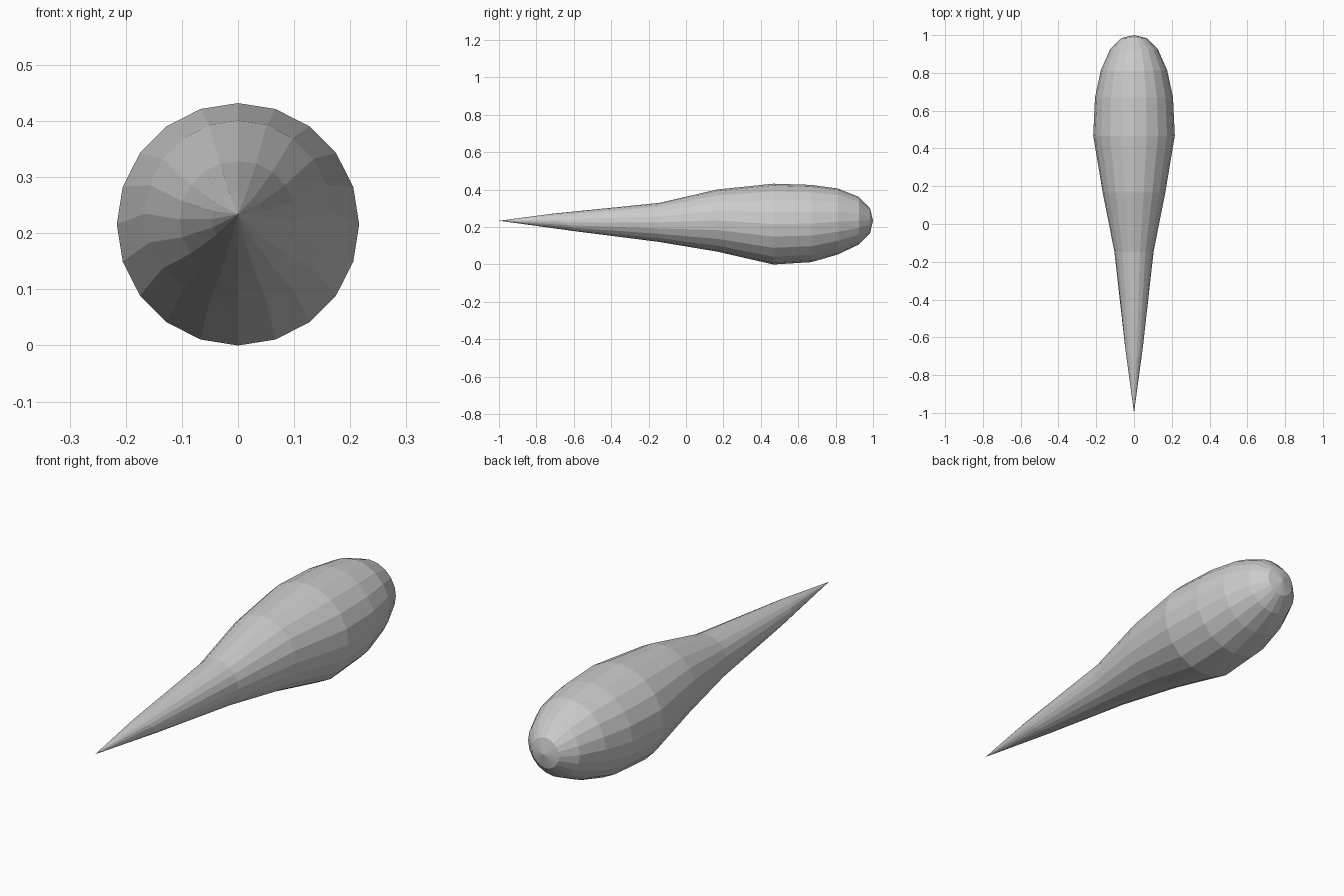
import bpy, bmesh, math

if "Cube" in bpy.data.objects:
    bpy.data.objects.remove(bpy.data.objects["Cube"])

SIDES = 20
# stations along the body: y, radius, centre height, backward tilt of the ring top
RINGS = [
    (-0.652, 0.047, 0.225, 0.058),
    (-0.145, 0.104, 0.225, 0.0),
    (0.167, 0.166, 0.235, 0.0),
    (0.467, 0.216, 0.216, 0.0),
    (0.670, 0.2065, 0.219, 0.0),
    (0.813, 0.176, 0.230, 0.0),
    (0.924, 0.127, 0.234, 0.0),
    (0.984, 0.067, 0.234, 0.0),
]

bm = bmesh.new()


def ring(y, r, zc, tilt):
    verts = []
    for i in range(SIDES):
        a = 2 * math.pi * i / SIDES
        s, c = math.sin(a), math.cos(a)
        verts.append(bm.verts.new((r * s, y - tilt * c, zc + r * c)))
    return verts


# pointed tail, lofted body, rounded nose
loops = [ring(*p) for p in RINGS]
tail = bm.verts.new((0, -1, 0.234))
nose = bm.verts.new((0, 1, 0.234))
for i in range(SIDES):
    j = (i + 1) % SIDES
    bm.faces.new((tail, loops[0][j], loops[0][i]))
    bm.faces.new((nose, loops[-1][i], loops[-1][j]))
    for a, b in zip(loops, loops[1:]):
        bm.faces.new((a[i], a[j], b[j], b[i]))
bmesh.ops.recalc_face_normals(bm, faces=bm.faces)

mesh = bpy.data.meshes.new("teardrop_body")
bm.to_mesh(mesh)
bm.free()
bpy.context.collection.objects.link(bpy.data.objects.new("teardrop_body", mesh))
